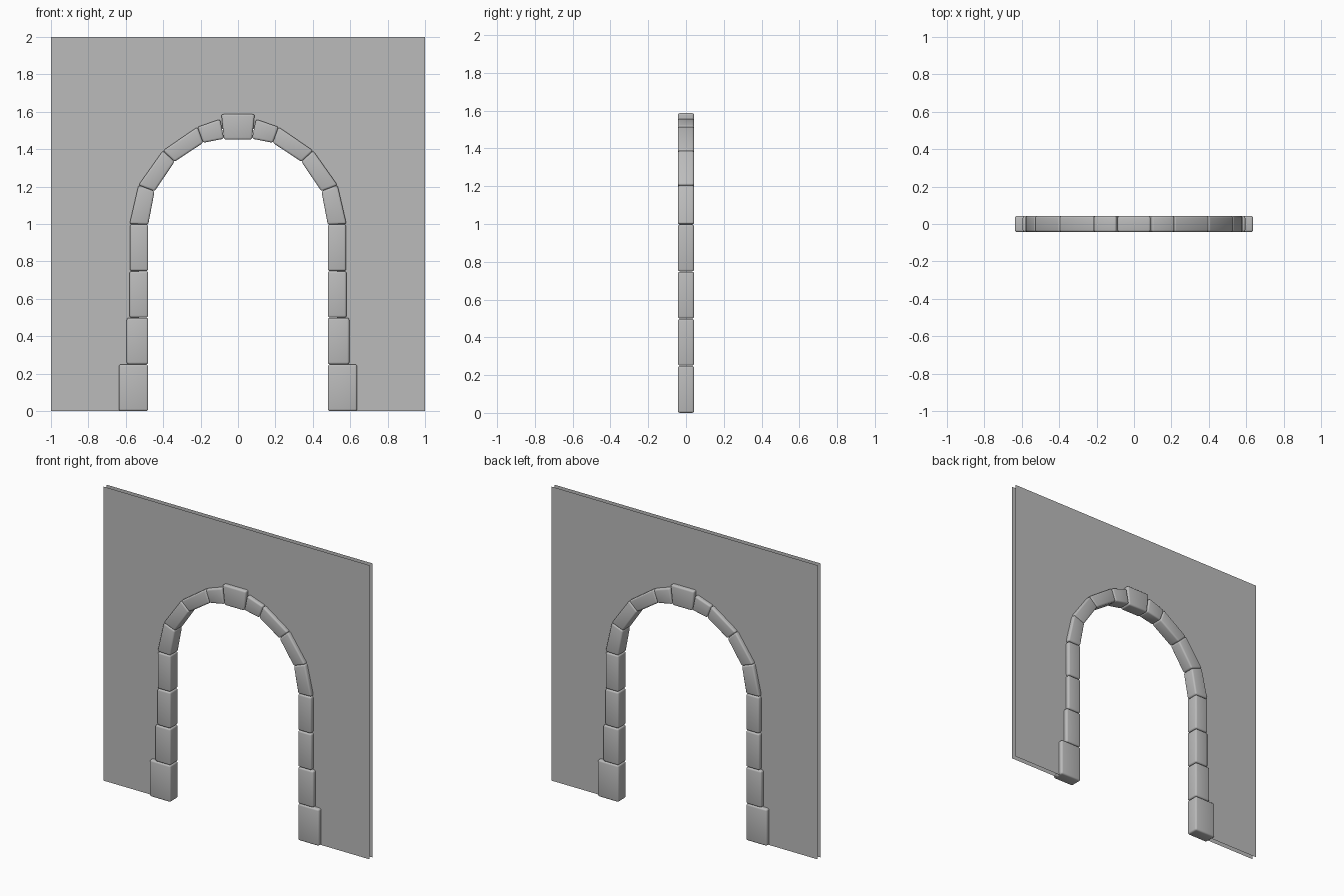
import bpy, bmesh
from mathutils import Vector

cube = bpy.data.objects.get("Cube")
if cube:
    bpy.data.objects.remove(cube, do_unlink=True)

HALF_DEPTH = 0.043    # half thickness of the stones
SHEET_Y = 0.0165      # distance of each wall face from the centre plane

stone_grey = bpy.data.materials.new("stone_grey")
stone_grey.use_nodes = True
colour = (0.5, 0.5, 0.5, 1)
stone_grey.diffuse_color = colour
stone_grey.node_tree.nodes["Principled BSDF"].inputs["Base Color"].default_value = colour


def make_object(name, bm):
    mesh = bpy.data.meshes.new(name)
    bm.to_mesh(mesh)
    bm.free()
    mesh.materials.append(stone_grey)
    obj = bpy.data.objects.new(name, mesh)
    bpy.context.collection.objects.link(obj)
    return obj


def make_stone(name, outline):
    """Extrude an x-z outline through the wall and round its edges."""
    bm = bmesh.new()
    face = bm.faces.new([bm.verts.new((x, -HALF_DEPTH, z)) for x, z in outline])
    ext = bmesh.ops.extrude_face_region(bm, geom=[face])["geom"]
    verts = [v for v in ext if isinstance(v, bmesh.types.BMVert)]
    bmesh.ops.translate(bm, verts=verts, vec=(0, 2 * HALF_DEPTH, 0))
    bmesh.ops.recalc_face_normals(bm, faces=bm.faces)
    bmesh.ops.bevel(bm, geom=bm.edges[:], offset=0.011, segments=3,
                    profile=0.5, affect="EDGES", clamp_overlap=True)
    obj = make_object(name, bm)
    bpy.ops.object.select_all(action="DESELECT")
    obj.select_set(True)
    bpy.context.view_layer.objects.active = obj
    bpy.ops.object.shade_smooth_by_angle(angle=0.7)


def mirrored(points):
    return [(-x, z) for x, z in points]


# Jamb stones: outer x, bottom z, top z
INNER = 0.48
stones = []
for outer, low, high in [(0.637, 0, 0.249), (0.595, 0.25, 0.498),
                         (0.58, 0.5, 0.747), (0.578, 0.749, 0.997)]:
    stones.append(("jamb_stone", [(INNER, low), (outer, low), (outer, high), (INNER, high)]))

# Arch stones: inner and outer ends of each joint, from springing to keystone
joints = [((0.48, 0.997), (0.58, 1.0)), ((0.446, 1.175), (0.532, 1.208)),
          ((0.339, 1.333), (0.402, 1.392)), ((0.186, 1.434), (0.217, 1.519)),
          ((0.075, 1.456), (0.096, 1.56))]
for (in_a, out_a), (in_b, out_b) in zip(joints, joints[1:]):
    stones.append(("arch_stone", [in_a, out_a, out_b, in_b]))

for number, (name, outline) in enumerate(stones, 1):
    make_stone(f"left_{name}_{number}", outline)
    make_stone(f"right_{name}_{number}", mirrored(outline))

make_stone("keystone", [(-0.075, 1.451), (0.075, 1.451), (0.089, 1.587), (-0.089, 1.587)])

# Wall: two open sheets whose opening is hidden inside the stones
middle = [tuple((Vector(a) + Vector(b)) / 2) for a, b in joints]
half = [(0, 2), (1, 2), (1, 0), (0.53, 0)] + middle + [(0, 1.52)]
for name, y in (("wall_front", -SHEET_Y), ("wall_back", SHEET_Y)):
    bm = bmesh.new()
    for outline in (half, mirrored(half)):
        face = bm.faces.new([bm.verts.new((x, y, z)) for x, z in outline])
        face.normal_update()
        if face.normal.y * y < 0:
            face.normal_flip()
    bmesh.ops.remove_doubles(bm, verts=bm.verts, dist=0.0001)
    make_object(name, bm)
